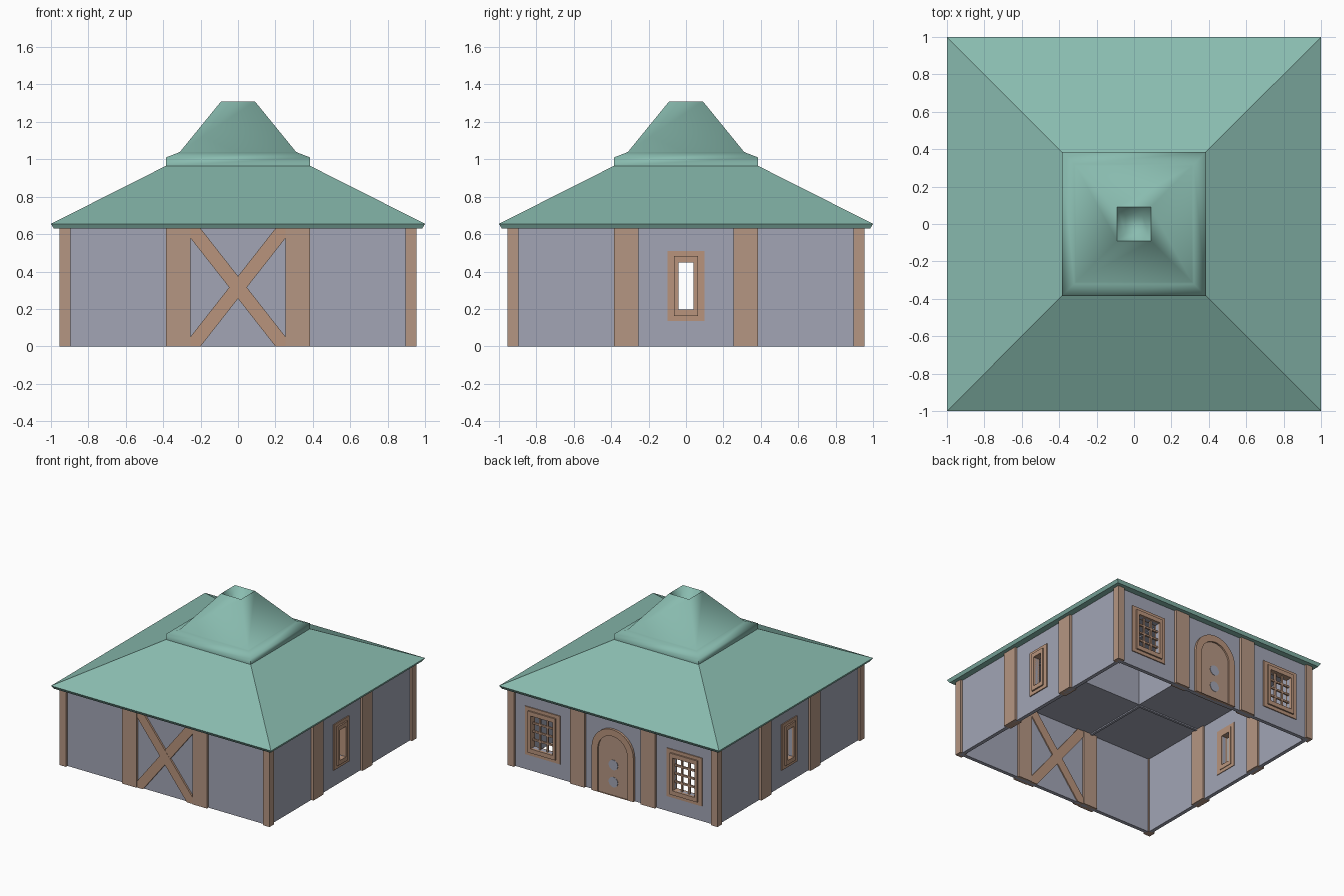
import bpy, bmesh, math
from mathutils import Matrix, Vector

cube = bpy.data.objects.get("Cube")
if cube:
    bpy.data.objects.remove(cube, do_unlink=True)


def material(name, rgb):
    m = bpy.data.materials.new(name)
    m.use_nodes = True
    col = (*rgb, 1)
    m.diffuse_color = col
    m.node_tree.nodes["Principled BSDF"].inputs["Base Color"].default_value = col
    return m


ROOF = material("roof green", (0.25, 0.50, 0.43))
WALL = material("wall grey", (0.36, 0.375, 0.46))
WOOD = material("post brown", (0.46, 0.305, 0.225))
TRIM = material("trim brown", (0.48, 0.295, 0.20))


def finish(name, bm, mat):
    bmesh.ops.recalc_face_normals(bm, faces=bm.faces[:])
    me = bpy.data.meshes.new(name)
    bm.to_mesh(me)
    bm.free()
    me.materials.append(mat)
    ob = bpy.data.objects.new(name, me)
    bpy.context.collection.objects.link(ob)
    return ob


def loft(name, loops, mat, closed=False):
    """Bridge equal loops; cap both ends unless the chain closes on itself."""
    bm = bmesh.new()
    rows = [[bm.verts.new(p) for p in loop] for loop in loops]
    n = len(rows[0])
    pairs = list(zip(rows, rows[1:])) + ([(rows[-1], rows[0])] if closed else [])
    for a, b in pairs:
        for i in range(n):
            j = (i + 1) % n
            bm.faces.new((a[i], a[j], b[j], b[i]))
    if not closed:
        bm.faces.new(rows[0])
        bm.faces.new(rows[-1])
    return finish(name, bm, mat)


def sq(r, z):
    return [(-r, -r, z), (r, -r, z), (r, r, z), (-r, r, z)]


def on_wall(side, pts, depth):
    """Place (across, height) points on a wall: 0 front, 1 +x, 2 back, 3 -x."""
    rot = Matrix.Rotation(side * math.pi / 2, 3, 'Z')
    return [rot @ Vector((u, -depth, z)) for u, z in pts]


def rect(u, z, hu, hz):
    return [(u - hu, z - hz), (u + hu, z - hz), (u + hu, z + hz), (u - hu, z + hz)]


def prism(name, side, pts, d0, d1, mat):
    return loft(name, [on_wall(side, pts, d0), on_wall(side, pts, d1)], mat)


def ring(name, side, outer, inner, d0, d1, mat):
    return loft(name, [on_wall(side, outer, d0), on_wall(side, outer, d1),
                       on_wall(side, inner, d1), on_wall(side, inner, d0)], mat, True)


def arch(r, spring):
    pts = [(r, 0)]
    for i in range(17):
        a = math.pi * i / 16
        pts.append((r * math.cos(a), spring + r * math.sin(a)))
    return pts + [(-r, 0)]


EAVE, MID = 0.63, 0.3225
INNER, OUTER, PROUD = 0.905, 0.935, 0.955

# Hollow walls with window openings
walls = loft("walls", [sq(OUTER, 0), sq(OUTER, EAVE), sq(INNER, EAVE), sq(INNER, 0)], WALL, True)
windows = [(1, 0, 0.04, 0.125), (3, 0, 0.04, 0.125),
           (2, -0.645, 0.1, 0.135), (2, 0.645, 0.1, 0.135)]
for side, u, hu, hz in windows:
    cutter = prism("opening_cutter", side, rect(u, MID, hu, hz), 0.8, 1.05, WALL)
    cutter.hide_render = True
    mod = walls.modifiers.new("opening", 'BOOLEAN')
    mod.operation, mod.solver, mod.object = 'DIFFERENCE', 'EXACT', cutter
    bpy.context.view_layer.objects.active = walls
    bpy.ops.object.modifier_apply(modifier=mod.name)
    bpy.data.objects.remove(cutter, do_unlink=True)

# Two-step window frames, with bars in the back windows
for side, u, hu, hz in windows:
    mid = rect(u, MID, hu + 0.025, hz + 0.035)
    ring("window_surround", side, rect(u, MID, hu + 0.06, hz + 0.0625), mid, 0.9, 0.943, TRIM)
    ring("window_frame", side, mid, rect(u, MID, hu, hz), 0.895, PROUD, TRIM)
    if side == 2:
        for k in (-1, 1):
            prism("window_upright_bar", side, rect(u + k * hu / 3, MID, 0.007, hz), 0.915, 0.93, TRIM)
        for k in (-1, 0, 1):
            prism("window_cross_bar", side, rect(u, MID + k * hz / 2, hu, 0.007), 0.915, 0.93, TRIM)

# Corner posts and intermediate posts
for sx in (-1, 1):
    for sy in (-1, 1):
        c = Vector((sx, sy, 0)) * 0.925
        loft("corner_post", [[c + Vector(p) for p in sq(0.03, z)] for z in (0, EAVE)], WOOD)
for side in range(4):
    for u in (-0.32, 0.32):
        prism("wall_post", side, rect(u, EAVE / 2, 0.065, EAVE / 2), 0.89, PROUD, WOOD)

# Crossed braces on the front
brace = [(-0.255, 0.58), (0.2, 0), (0.255, 0), (0.255, 0.05), (-0.2, EAVE), (-0.255, EAVE)]
prism("brace_falling", 0, brace, 0.895, 0.95, TRIM)
prism("brace_rising", 0, [(-u, z) for u, z in brace], 0.896, 0.949, TRIM)

# Arched back door with two round plates
ring("door_surround", 2, arch(0.19, 0.355), arch(0.135, 0.355), 0.9, PROUD, TRIM)
prism("door_panel", 2, arch(0.137, 0.355), 0.898, 0.942, WOOD)
for z in (0.11, 0.25):
    disc = [(0.042 * math.cos(i * math.pi / 10), z + 0.042 * math.sin(i * math.pi / 10))
            for i in range(20)]
    prism("door_disc", 2, disc, 0.938, 0.945, WALL)

# Ceiling with its central shaft and thin joists
loft("ceiling_and_shaft", [sq(INNER, EAVE), sq(0.32, EAVE), sq(0.32, 0.965),
                           sq(0.33, 0.965), sq(0.33, 0.645), sq(INNER, 0.645)], WALL, True)
for side in range(4):
    for u in (-0.33, 0.33):
        plan = [(u - 0.01, -0.9), (u + 0.01, -0.9), (u + 0.01, -0.33), (u - 0.01, -0.33)]
        rot = Matrix.Rotation(side * math.pi / 2, 3, 'Z')
        loft("ceiling_joist", [[rot @ Vector((x, y, z)) for x, y in plan]
                               for z in (0.62, 0.64)], WALL)

# Main hipped roof
loft("main_roof", [sq(0.985, EAVE), sq(1, 0.655), sq(0.385, 0.965),
                   sq(0.335, 0.965), sq(0.9, 0.632)], ROOF, True)

# Raised roof cap with open vent
cap = loft("roof_cap", [sq(0.385, 0.965), sq(0.385, 1.01), sq(0.32, 1.035), sq(0.31, 1.04),
                        sq(0.09, 1.31), sq(0.045, 1.22)], ROOF)
bpy.ops.object.select_all(action='DESELECT')
cap.select_set(True)
bpy.context.view_layer.objects.active = cap
bpy.ops.object.shade_smooth_by_angle(angle=math.radians(80))
